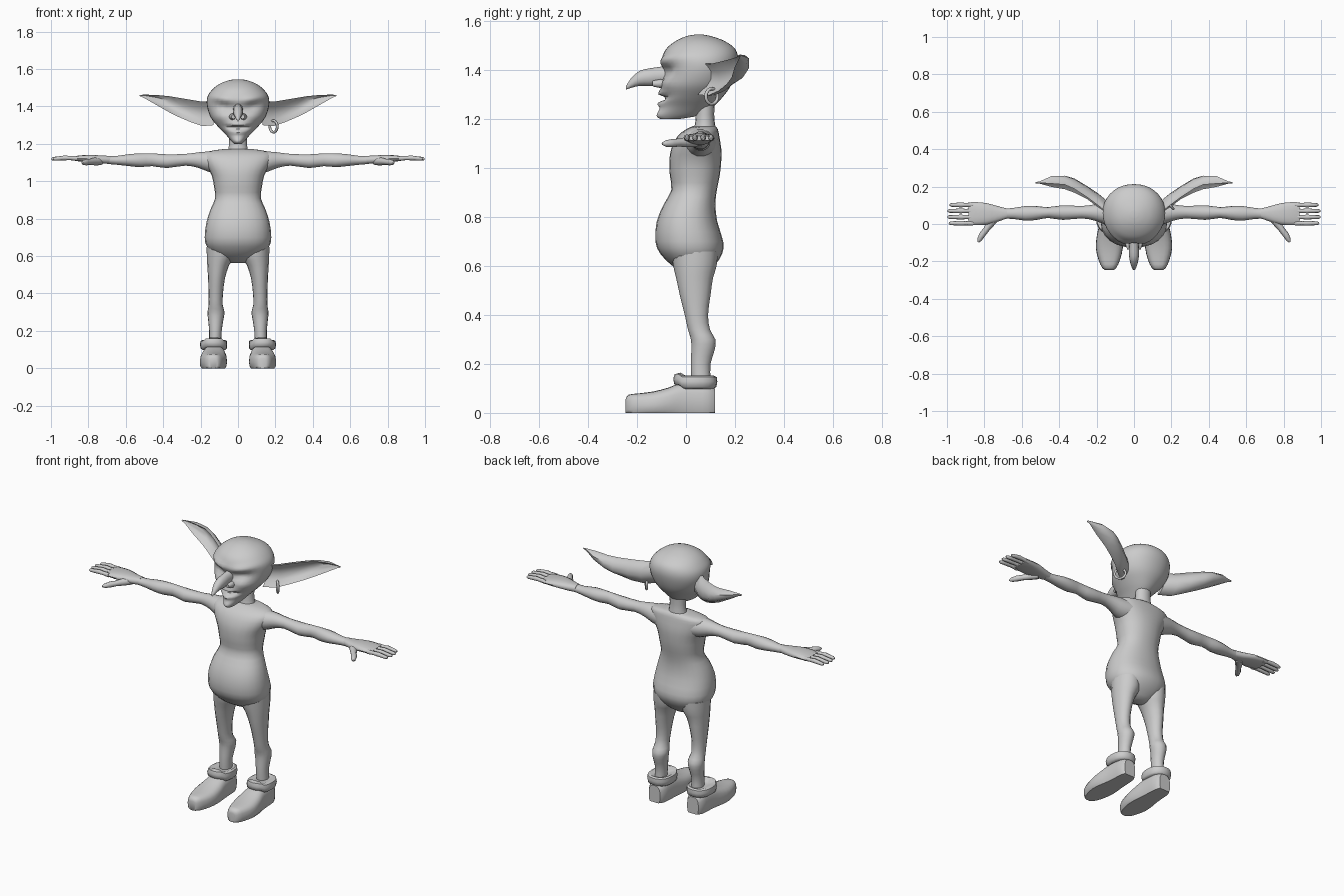
import bpy, bmesh, math
from mathutils import Vector

skin_mat = bpy.data.materials.new("plain grey")
skin_mat.diffuse_color = (0.6, 0.6, 0.6, 1)


def finish(ob, mirror=False):
    ob.data.materials.append(skin_mat)
    bpy.ops.object.select_all(action='DESELECT')
    ob.select_set(True)
    bpy.context.view_layer.objects.active = ob
    bpy.ops.object.shade_smooth_by_angle(angle=math.radians(50))
    if mirror:
        m = ob.modifiers.new("mirror", 'MIRROR')
        m.use_mirror_merge = False
    return ob


def skin(name, rings, mirror=False, deform=None):
    """Bridge closed rings of points and cap both ends."""
    bm = bmesh.new()
    vs = [[bm.verts.new(p) for p in r] for r in rings]
    n = len(rings[0])
    for a, b in zip(vs, vs[1:]):
        for i in range(n):
            j = (i + 1) % n
            bm.faces.new((a[i], a[j], b[j], b[i]))
    bm.faces.new(vs[0])
    bm.faces.new(vs[-1])
    if deform:
        for v in bm.verts:
            v.co = deform(v.co)
    bmesh.ops.recalc_face_normals(bm, faces=bm.faces)
    me = bpy.data.meshes.new(name)
    bm.to_mesh(me)
    bm.free()
    ob = bpy.data.objects.new(name, me)
    bpy.context.collection.objects.link(ob)
    return finish(ob, mirror)


def smooth_rows(rows, sub):
    """Catmull-Rom through the rows."""
    out = []
    for i in range(len(rows) - 1):
        p = [rows[max(0, min(len(rows) - 1, i + k))] for k in (-1, 0, 1, 2)]
        for s in range(sub):
            t = s / sub
            out.append([0.5 * (2 * b + (c - a) * t + (2 * a - 5 * b + 4 * c - d) * t * t
                               + (3 * b - a - 3 * c + d) * t ** 3) for a, b, c, d in zip(*p)])
    return out + [list(rows[-1])]


def loft(name, axis, rows, n=16, sub=2, power=2.0, mirror=False, deform=None):
    """Rows are (position on axis, u min, u max, v min, v max)."""
    rings = []
    for t, u0, u1, v0, v1 in smooth_rows(rows, sub):
        ring = []
        for k in range(n):
            a = 2 * math.pi * k / n
            c, s = math.cos(a), math.sin(a)
            u = (u0 + u1) / 2 + (u1 - u0) / 2 * math.copysign(abs(c) ** (2 / power), c)
            v = (v0 + v1) / 2 + (v1 - v0) / 2 * math.copysign(abs(s) ** (2 / power), s)
            ring.append({'x': (t, u, v), 'y': (u, t, v), 'z': (u, v, t)}[axis])
        rings.append(ring)
    return skin(name, rings, mirror, deform)


def tube(name, pts, n=8, mirror=False):
    """Points are (x, y, z, radius); rings stand across the path."""
    rings = []
    for i, p in enumerate(pts):
        d = Vector(pts[min(i + 1, len(pts) - 1)][:3]) - Vector(pts[max(i - 1, 0)][:3])
        q = d.to_track_quat('Z', 'Y')
        rings.append([Vector(p[:3]) + q @ Vector((p[3] * math.cos(2 * math.pi * k / n),
                      p[3] * math.sin(2 * math.pi * k / n), 0)) for k in range(n)])
    return skin(name, rings, mirror)


def sym(rows):
    return [(z, -w, w, y0, y1) for z, w, y0, y1 in rows]


# Torso with pot belly and shoulders
loft("torso", 'z', sym([
    (.562, .04, .01, .07), (.60, .12, -.055, .115), (.65, .166, -.105, .148),
    (.70, .178, -.125, .152), (.78, .169, -.12, .128), (.85, .147, -.092, .12),
    (.91, .122, -.06, .126), (.97, .128, -.066, .138), (1.03, .14, -.068, .144),
    (1.08, .165, -.06, .144), (1.13, .185, -.035, .136), (1.158, .165, 0, .13),
    (1.172, .08, .03, .12)]), n=24, power=2.25)
loft("neck", 'z', sym([(1.12, .07, .02, .125), (1.17, .052, .035, .12),
                       (1.22, .047, .04, .115), (1.3, .05, .04, .12)]))


# Head: sculpt the eye sockets, brows, cheeks and mouth on a loft
def face(p):
    x, y, z = abs(p.x), p.y, p.z
    if y > .04:
        return p

    def bump(cx, cz, sx, sz, amount):
        return amount * math.exp(-((x - cx) / sx) ** 2 - ((z - cz) / sz) ** 2)
    brow_z = 1.425 + .2 * x
    d = bump(.07, brow_z, .07, .018, -.016) + bump(.07, brow_z - .045, .04, .018, .02)
    d += bump(.085, 1.345, .04, .022, -.012)
    d += bump(0, 1.284 + 1.8 * x * x, .06, .009, .03)
    d += bump(0, 1.306 + 1.5 * x * x, .05, .011, -.012) + bump(0, 1.262, .03, .011, -.014)
    return Vector((p.x, y + d, z))


loft("head", 'z', sym([
    (1.2, .02, -.105, -.03), (1.215, .036, -.12, .05), (1.25, .066, -.105, .11),
    (1.29, .105, -.105, .15), (1.34, .145, -.1, .185), (1.40, .165, -.092, .207),
    (1.45, .164, -.097, .213), (1.49, .138, -.078, .198), (1.52, .1, -.04, .155),
    (1.538, .055, .0, .105), (1.545, .02, .035, .07)]), n=36, sub=4, power=2.1, deform=face)

# Long hooked nose with nostril wings
loft("nose", 'y', [
    (-.06, -.03, .03, 1.345, 1.42), (-.11, -.026, .026, 1.338, 1.413),
    (-.15, -.028, .028, 1.335, 1.407), (-.19, -.024, .024, 1.336, 1.397),
    (-.225, -.015, .015, 1.327, 1.366), (-.246, -.005, .005, 1.32, 1.333)], n=12)
tube("nostril", [(.022, -.075, 1.345, .012), (.03, -.105, 1.345, .018),
                 (.024, -.135, 1.345, .012)], mirror=True)

# Ears: leaf-shaped cups, open to the front
ear_rings = []
for x, yt, zt, ym, zm, yb, zb in [
        (.13, .06, 1.43, .10, 1.365, .06, 1.30), (.19, .11, 1.425, .15, 1.36, .10, 1.295),
        (.25, .155, 1.435, .19, 1.37, .145, 1.315), (.32, .20, 1.447, .232, 1.39, .18, 1.345),
        (.37, .222, 1.455, .246, 1.41, .198, 1.37), (.44, .228, 1.462, .237, 1.435, .21, 1.41),
        (.505, .222, 1.463, .225, 1.456, .218, 1.447), (.527, .22, 1.461, .221, 1.459, .219, 1.456)]:
    k = .012 if x < .5 else .002
    ear_rings.append([(x, yt - k, zt), (x, yt + k, zt), (x, (yt + ym) / 2 + 2 * k, (zt + zm) / 2),
                      (x, ym + k, zm), (x, (yb + ym) / 2 + 2 * k, (zb + zm) / 2), (x, yb + k, zb),
                      (x, yb - k, zb), (x, (yb + ym) / 2, (zb + zm) / 2),
                      (x, ym - k, zm), (x, (yt + ym) / 2, (zt + zm) / 2)])
skin("ear", ear_rings, mirror=True)

# Single hoop earring
bpy.ops.mesh.primitive_torus_add(major_radius=.031, minor_radius=.007, major_segments=20,
                                 minor_segments=8, location=(.19, .105, 1.293))
hoop = bpy.context.object
hoop.name = "earring"
hoop.rotation_euler = Vector((.77, .64, 0)).to_track_quat('Z', 'Y').to_euler()
finish(hoop)

# Arms, held straight out, running into flat palms
loft("arm", 'x', [
    (.10, -.005, .125, 1.04, 1.16), (.16, .0, .115, 1.05, 1.16), (.21, .018, .105, 1.07, 1.156),
    (.28, .03, .096, 1.083, 1.147), (.38, .022, .1, 1.07, 1.145), (.46, .032, .09, 1.08, 1.15),
    (.52, .022, .096, 1.075, 1.15), (.58, .018, .096, 1.08, 1.146), (.65, .028, .085, 1.088, 1.136),
    (.70, .027, .083, 1.092, 1.136)], n=14, mirror=True)
loft("palm", 'x', [
    (.68, .03, .083, 1.094, 1.136), (.73, .012, .096, 1.094, 1.138),
    (.79, -.004, .112, 1.1, 1.142), (.85, -.006, .117, 1.106, 1.138),
    (.885, -.002, .115, 1.112, 1.132)], n=14, power=2.4, mirror=True)

# Four fingers and a thumb per hand
for i, (y, tip) in enumerate([(.004, .99), (.037, .998), (.07, .997), (.102, .985)]):
    tube("finger_%d" % (i + 1), [(.86, y, 1.122, .013), (.9, y, 1.124, .011),
         (.925, y, 1.125, .013), (.96, y, 1.122, .011), (tip - .01, y, 1.12, .01),
         (tip, y, 1.119, .005)], mirror=True)
tube("thumb", [(.735, .04, 1.108, .022), (.765, .005, 1.106, .021), (.79, -.03, 1.104, .016),
               (.81, -.055, 1.102, .017), (.826, -.083, 1.1, .013), (.833, -.097, 1.1, .005)],
     mirror=True)

# Legs
loft("leg", 'z', [
    (.14, .09, .155, .022, .1), (.2, .087, .154, .02, .1), (.26, .078, .16, .022, .118),
    (.30, .072, .163, .02, .12), (.34, .082, .157, .008, .098), (.40, .08, .157, -.005, .09),
    (.48, .07, .16, -.025, .1), (.55, .048, .164, -.04, .11), (.60, .02, .167, -.052, .125),
    (.66, .015, .167, -.06, .13)], n=16, mirror=True)


# Shoes: rounded lofts pressed flat on the floor
def flat_sole(p):
    return Vector((p.x, p.y, max(p.z, 0)))


loft("shoe", 'y', [
    (-.247, .112, .15, -.002, .055), (-.235, .095, .17, -.012, .074), (-.19, .074, .19, -.02, .08),
    (-.13, .06, .204, -.022, .088), (-.07, .06, .2, -.022, .104), (-.02, .066, .19, -.024, .122),
    (.04, .07, .184, -.024, .125), (.09, .075, .18, -.022, .118), (.118, .09, .165, -.015, .1)],
    n=20, power=2.8, mirror=True, deform=flat_sole)


# Rolled ankle cuffs that rise to a fold at the front
def cuff_fold(p):
    return Vector((p.x, p.y, p.z + (.012 if p.y < -.02 else 0)))


loft("cuff", 'z', [
    (.098, .068, .188, -.035, .112), (.106, .06, .2, -.048, .124), (.128, .058, .204, -.052, .128),
    (.146, .06, .2, -.046, .126), (.152, .07, .188, -.025, .114), (.146, .085, .168, .0, .104)],
    n=20, sub=1, power=2.3, mirror=True, deform=cuff_fold)
